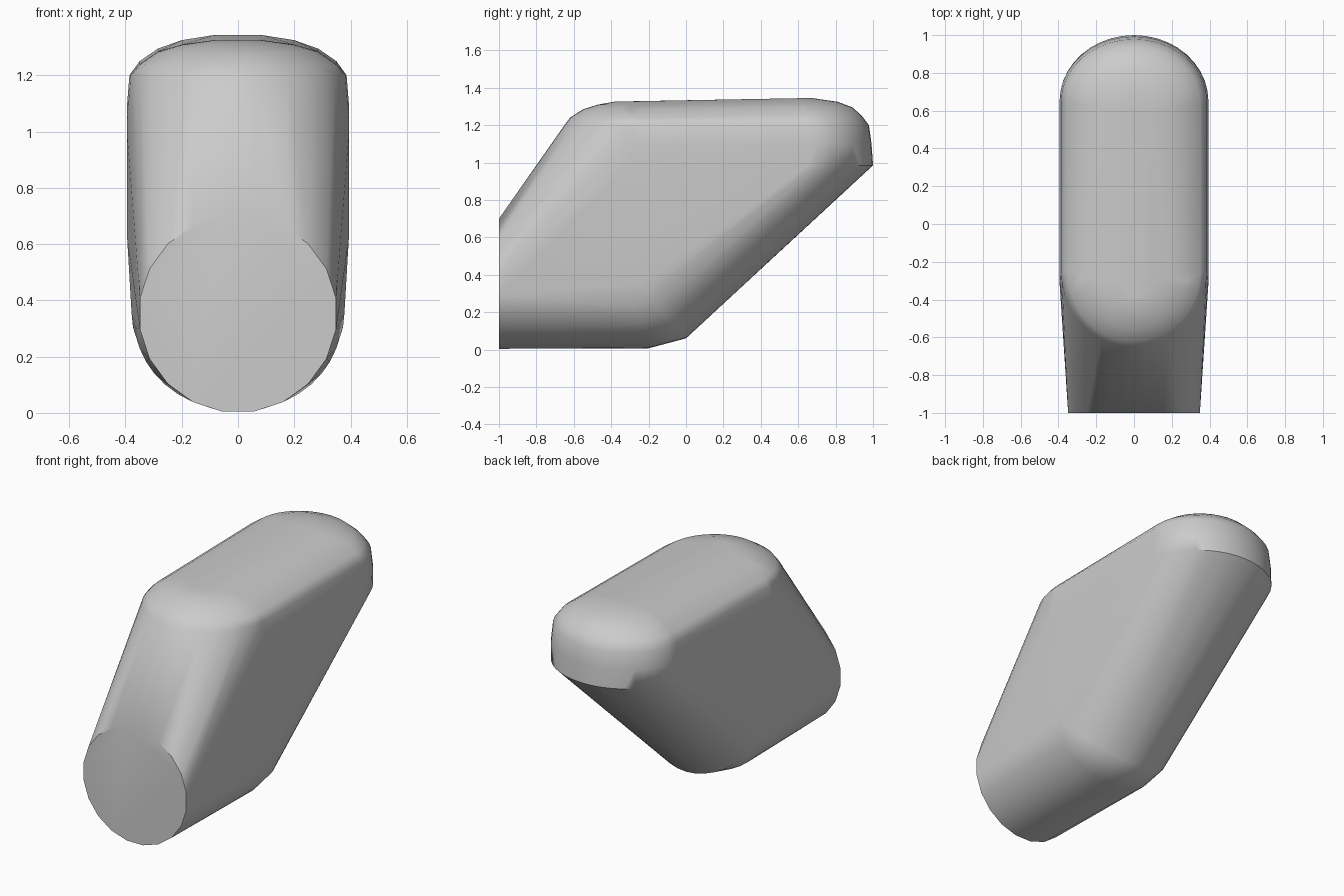
import bpy, bmesh
from math import sin, cos, pi

cube = bpy.data.objects.get("Cube")
if cube:
    bpy.data.objects.remove(cube, do_unlink=True)

N = 20
points = []


def stadium(half_x, front, back, z_front, z_back, ry_front, ry_back):
    """Closed outline with an elliptical front and back end."""
    for i in range(N + 1):
        t = pi * i / N
        x = half_x * cos(t)
        points.append((x, back - ry_back * (1 - sin(t)), z_back))
        points.append((x, front + ry_front * (1 - sin(t)), z_front))


def lower_arc(half_x, y, z, back_shift, rise):
    """Rounded underside bend: moves forward and up toward the sides."""
    for i in range(N + 1):
        t = pi * i / N
        d = 1 - sin(t)
        points.append((half_x * cos(t), y - back_shift * d, z + rise * d))


# Flat round front end
for i in range(20):
    t = 2 * pi * i / 20 + pi / 20
    points.append((0.353 * cos(t), -1, 0.352 + 0.352 * sin(t)))

# Underside bend
lower_arc(0.367, -0.20, 0.007, 0.10, 0.32)
lower_arc(0.378, 0.0, 0.06, 0.25, 0.29)

# Widest part of the flanks
for side in (-1, 1):
    points.append((side * 0.394, -0.28, 0.62))
    points.append((side * 0.395, -0.30, 1.00))

# Rear rim, where the wall meets the sloping underside
for i in range(N + 1):
    t = pi * i / N
    points.append((0.394 * cos(t), 0.65 + 0.35 * sin(t), 0.985))

# Rounded top, from shoulder to crown
stadium(0.394, -0.65, 0.992, 1.10, 1.10, 0.40, 0.34)
stadium(0.386, -0.65, 0.978, 1.20, 1.20, 0.40, 0.33)
stadium(0.350, -0.62, 0.94, 1.24, 1.25, 0.36, 0.30)
stadium(0.285, -0.55, 0.89, 1.285, 1.295, 0.30, 0.26)
stadium(0.200, -0.47, 0.81, 1.31, 1.325, 0.22, 0.19)
stadium(0.080, -0.38, 0.68, 1.326, 1.344, 0.09, 0.08)

# Wrap the outlines in one convex skin
bm = bmesh.new()
verts = [bm.verts.new(p) for p in points]
result = bmesh.ops.convex_hull(bm, input=verts)
spare = {v for v in bm.verts if not v.link_faces}
bmesh.ops.delete(bm, geom=list(spare), context="VERTS")
bmesh.ops.remove_doubles(bm, verts=bm.verts, dist=0.002)
bmesh.ops.dissolve_limit(bm, angle_limit=0.01, verts=bm.verts, edges=bm.edges)
bmesh.ops.recalc_face_normals(bm, faces=bm.faces)
mesh = bpy.data.meshes.new("slanted_body")
bm.to_mesh(mesh)
bm.free()
body = bpy.data.objects.new("slanted_body", mesh)
bpy.context.collection.objects.link(body)

# Plain grey
grey = bpy.data.materials.new("light_grey")
grey.use_nodes = True
color = (0.6, 0.6, 0.6, 1)
grey.diffuse_color = color
grey.node_tree.nodes["Principled BSDF"].inputs["Base Color"].default_value = color
mesh.materials.append(grey)

# Smooth skin with a crisp front disc and rear rim
bpy.ops.object.select_all(action="DESELECT")
body.select_set(True)
bpy.context.view_layer.objects.active = body
bpy.ops.object.shade_smooth_by_angle(angle=0.7)
weighted = body.modifiers.new("even_shading", "WEIGHTED_NORMAL")
weighted.keep_sharp = True
